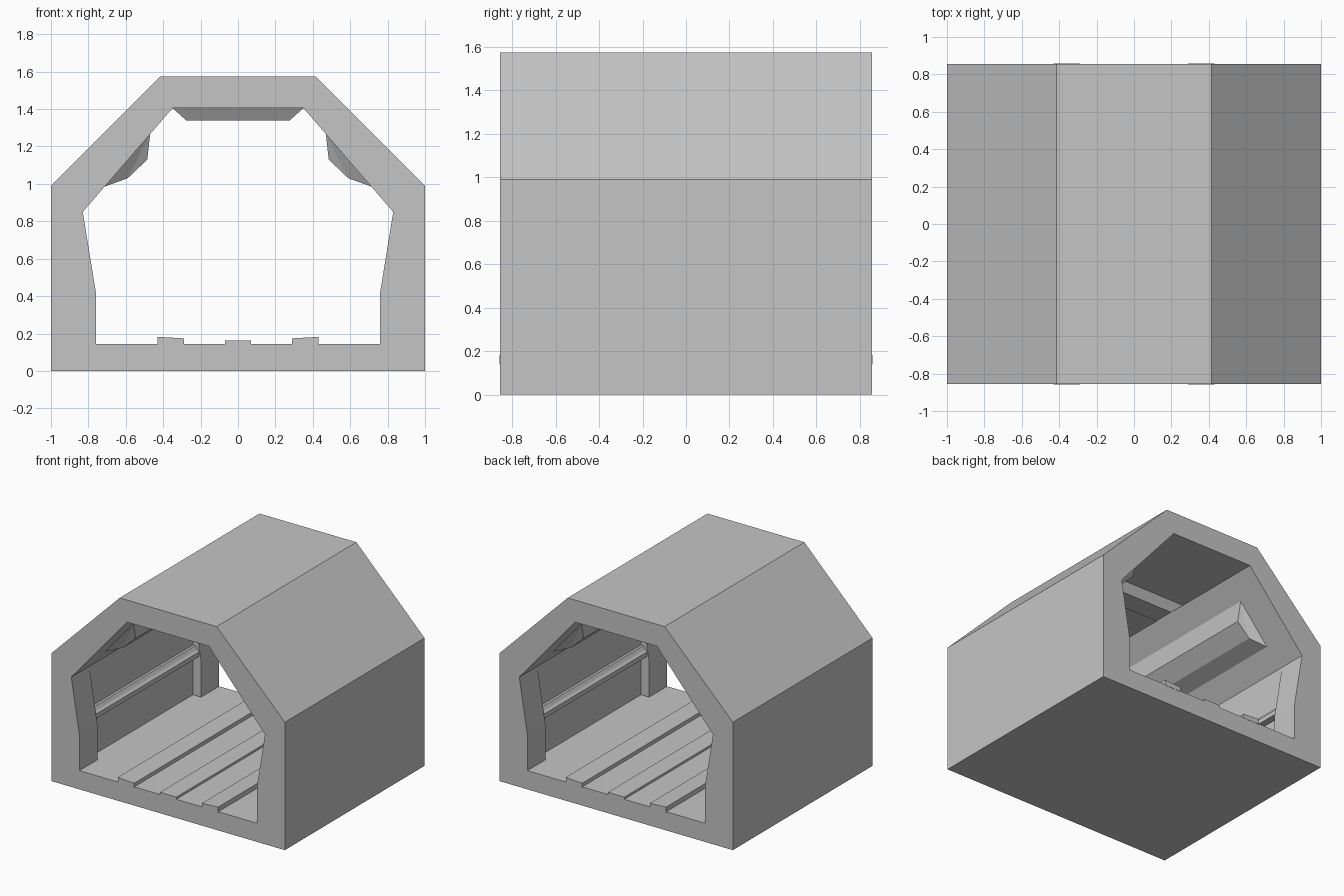
import bpy, bmesh

cube = bpy.data.objects.get("Cube")
if cube:
    bpy.data.objects.remove(cube, do_unlink=True)

# Single concrete colour
GREY = (0.56, 0.56, 0.56, 1)
concrete = bpy.data.materials.new("concrete_grey")
concrete.use_nodes = True
concrete.diffuse_color = GREY
concrete.node_tree.nodes["Principled BSDF"].inputs["Base Color"].default_value = GREY

END = 0.855      # half length of the tunnel
POST = 0.635     # inner side of the end posts


def finish(name, bm):
    bmesh.ops.recalc_face_normals(bm, faces=bm.faces)
    mesh = bpy.data.meshes.new(name)
    bm.to_mesh(mesh)
    bm.free()
    mesh.materials.append(concrete)
    obj = bpy.data.objects.new(name, mesh)
    bpy.context.collection.objects.link(obj)
    return obj


def prism(name, profile, y0, y1, inset=0, raised=()):
    """Extrude an x-z profile along y; raised points are pulled in at both ends."""
    bm = bmesh.new()
    rings = []
    for y, step in ((y0, inset), (y1, -inset)):
        rings.append([bm.verts.new((x, y + (step if i in raised else 0), z))
                      for i, (x, z) in enumerate(profile)])
    n = len(profile)
    for ring in rings:
        cap = bm.faces.new(ring)
        if inset:
            bmesh.ops.triangulate(bm, faces=[cap])
    for i in range(n):
        j = (i + 1) % n
        bm.faces.new((rings[0][i], rings[0][j], rings[1][j], rings[1][i]))
    return finish(name, bm)


def both_sides(name, profile, *args):
    for side, sign in (("right", 1), ("left", -1)):
        prism(side + "_" + name, [(sign * x, z) for x, z in profile], *args)


def symmetric(half):
    return half + [(-x, z) for x, z in reversed(half)]


# Hollow tunnel shell
outer = symmetric([(-1, 0), (-1, 0.99), (-0.415, 1.575)])
inner = symmetric([(-0.83, 0.145), (-0.83, 0.85), (-0.35, 1.405)])
bm = bmesh.new()
loops = [[bm.verts.new((x, y, z)) for x, z in pts]
         for pts, y in ((outer, -END), (inner, -END), (inner, END), (outer, END))]
for k in range(4):
    a, b = loops[k], loops[(k + 1) % 4]
    for i in range(6):
        j = (i + 1) % 6
        bm.faces.new((a[i], a[j], b[j], b[i]))
flat = [e for e in bm.edges if len(e.link_faces) == 2 and e.calc_face_angle() < 0.001]
finish("tunnel_shell", bm)

# Tapered posts at both ends of each side wall
post = [(-0.83, 0.145), (-0.76, 0.145), (-0.76, 0.42), (-0.83, 0.85)]
both_sides("front_post", post, -END, -POST)
both_sides("back_post", post, POST, END)

# Stepped rail along each side wall
both_sides("wall_rail", [(-0.83, 0.455), (-0.778, 0.455), (-0.778, 0.49),
                         (-0.795, 0.505), (-0.81, 0.53), (-0.83, 0.53)], -POST, POST)

# Floor tracks
both_sides("floor_track", [(-0.43, 0.14), (-0.43, 0.182), (-0.29, 0.174), (-0.29, 0.14)],
           -END - 0.002, END + 0.002)
prism("middle_floor_strip", [(-0.07, 0.14), (-0.07, 0.162), (0.07, 0.162), (0.07, 0.14)],
      -END, END)

# Faceted housings on the sloped walls
both_sides("slope_housing", [(-0.715, 0.985), (-0.59, 1.03), (-0.485, 1.13), (-0.47, 1.265)],
           -0.61, 0.61, 0.05, (1, 2))

# Cross beam under the ceiling
prism("ceiling_beam", [(-0.35, 1.405), (-0.275, 1.338), (0.275, 1.338), (0.35, 1.405)],
      -0.12, 0.12, 0.04, (1, 2))
